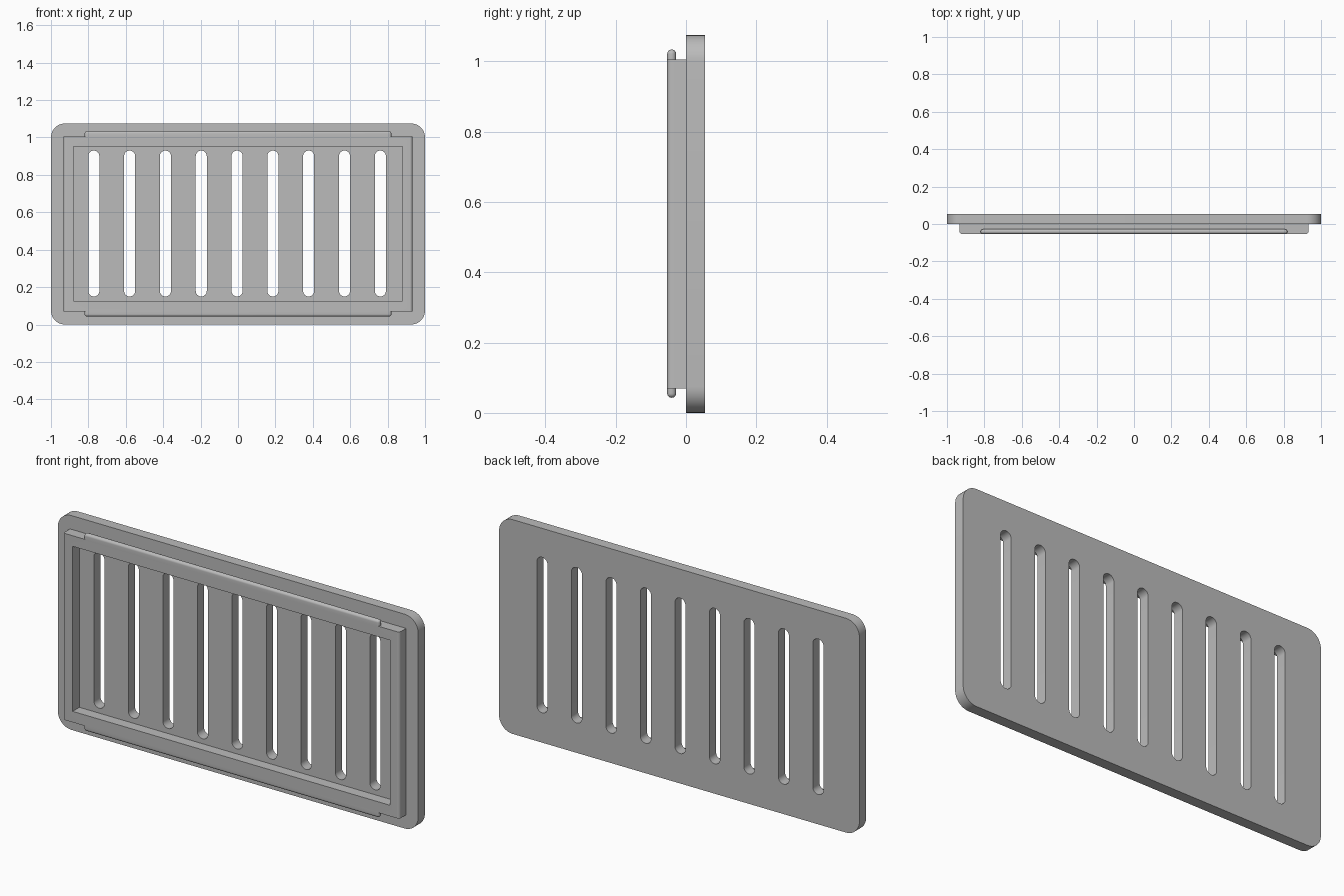
import bpy, bmesh
from math import sin, cos, pi
from mathutils import Matrix

cube = bpy.data.objects.get("Cube")
if cube:
    bpy.data.objects.remove(cube, do_unlink=True)

W, H, T = 1.0, 1.075, 0.0535      # half width, height, layer thickness
MID = H / 2

grey = bpy.data.materials.new("grey plastic")
grey.use_nodes = True
grey.diffuse_color = (0.5, 0.5, 0.5, 1)
grey.node_tree.nodes["Principled BSDF"].inputs["Base Color"].default_value = (0.5, 0.5, 0.5, 1)


def add_object(name, mesh):
    obj = bpy.data.objects.new(name, mesh)
    bpy.context.collection.objects.link(obj)
    return obj


def finish(obj):
    obj.data.materials.clear()
    obj.data.materials.append(grey)
    bpy.ops.object.select_all(action="DESELECT")
    obj.select_set(True)
    bpy.context.view_layer.objects.active = obj
    bpy.ops.object.shade_smooth_by_angle(angle=pi / 6)


def rounded_rect(cx, cz, hx, hz, r, steps=10):
    """Outline of a rectangle with rounded corners."""
    pts = []
    for q, (sx, sz) in enumerate([(1, 1), (-1, 1), (-1, -1), (1, -1)]):
        for i in range(steps + 1):
            a = (q + i / steps) * pi / 2
            pts.append((cx + sx * (hx - r) + r * cos(a), cz + sz * (hz - r) + r * sin(a)))
    return pts


def box(name, x, y0, y1, z0, z1, radius=0, pick=None):
    """Box centred on x = 0, with the edges chosen by pick rounded."""
    bm = bmesh.new()
    bmesh.ops.create_cube(bm, size=1)
    bm.transform(Matrix.Translation((0, (y0 + y1) / 2, (z0 + z1) / 2))
                 @ Matrix.Diagonal((2 * x, y1 - y0, z1 - z0, 1)))
    if radius:
        edges = [e for e in bm.edges if pick(e)]
        bmesh.ops.bevel(bm, geom=edges, offset=radius, segments=6,
                        profile=0.5, affect="EDGES")
    mesh = bpy.data.meshes.new(name)
    bm.to_mesh(mesh)
    bm.free()
    return add_object(name, mesh)


def combine(target, tool, operation):
    mod = target.modifiers.new(operation, "BOOLEAN")
    mod.operation, mod.solver, mod.object = operation, "EXACT", tool
    bpy.context.view_layer.update()
    graph = bpy.context.evaluated_depsgraph_get()
    mesh = bpy.data.meshes.new_from_object(target.evaluated_get(graph))
    target.modifiers.clear()
    target.data = mesh
    bpy.data.objects.remove(tool, do_unlink=True)


# Slotted plate: filled outline with slot holes, extruded
outlines = [rounded_rect(0, MID, W, MID, 0.075)]
outlines += [rounded_rect(-0.005 + 0.1915 * i, 0.54, 0.0295, 0.39, 0.0294) for i in range(-4, 5)]
curve = bpy.data.curves.new("plate_outline", "CURVE")
curve.dimensions, curve.fill_mode, curve.extrude = "2D", "BOTH", T / 2
for outline in outlines:
    spline = curve.splines.new("POLY")
    spline.points.add(len(outline) - 1)
    for point, (x, z) in zip(spline.points, outline):
        point.co = (x, z, 0, 1)
    spline.use_cyclic_u = True
source = add_object("plate_outline", curve)
bpy.context.view_layer.update()
plate_mesh = bpy.data.meshes.new_from_object(
    source.evaluated_get(bpy.context.evaluated_depsgraph_get()))
bpy.data.objects.remove(source, do_unlink=True)
bm = bmesh.new()
bm.from_mesh(plate_mesh)
bmesh.ops.remove_doubles(bm, verts=bm.verts, dist=0.00005)
bm.transform(Matrix.Translation((0, T / 2, 0)) @ Matrix.Rotation(pi / 2, 4, "X"))
bmesh.ops.recalc_face_normals(bm, faces=bm.faces)
bm.to_mesh(plate_mesh)
bm.free()
plate = add_object("slotted_plate", plate_mesh)
finish(plate)

# Raised rim with rounded front side edges and an open middle
rim = box("raised_rim", 0.933, -T, 0, 0.07, 1.006, 0.014,
          lambda e: all(v.co.y < -T / 2 for v in e.verts)
          and abs(e.verts[0].co.z - e.verts[1].co.z) > 0.5)
combine(rim, box("rim_cutter", 0.88, -0.2, 0.2, 0.125, 0.953), "DIFFERENCE")

# Rounded snap beads along the top and bottom of the rim
for z0, z1 in ((0.98, 1.034), (0.043, 0.097)):
    combine(rim, box("snap_bead", 0.82, -T, -0.028, z0, z1, 0.0125, lambda e: True), "UNION")
finish(rim)
